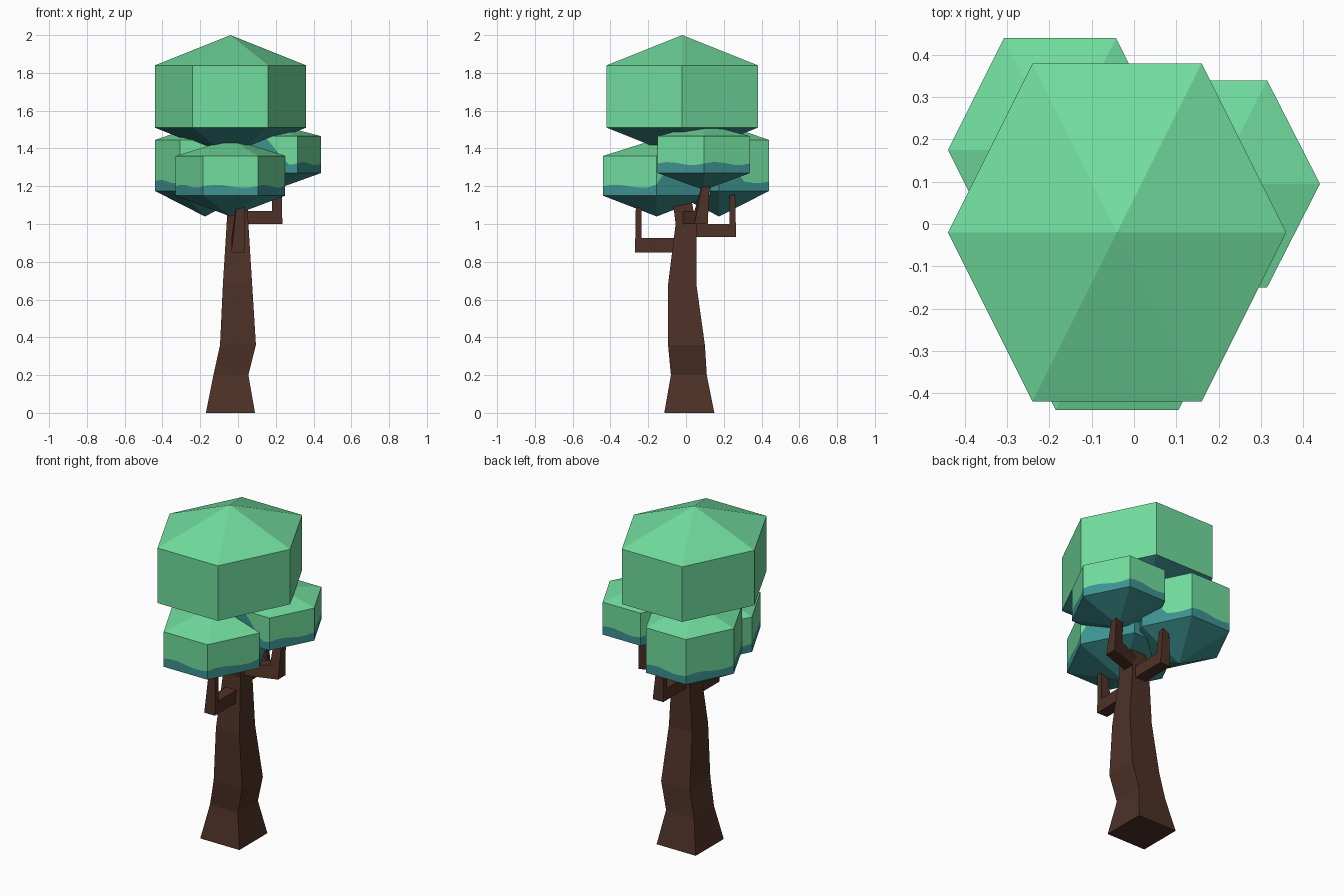
import bpy, bmesh, math
from mathutils import Vector

cube = bpy.data.objects.get("Cube")
if cube:
    bpy.data.objects.remove(cube)


def material(name, rgb):
    m = bpy.data.materials.new(name)
    m.use_nodes = True
    m.diffuse_color = (*rgb, 1)
    m.node_tree.nodes["Principled BSDF"].inputs["Base Color"].default_value = (*rgb, 1)
    return m


bark = material("bark brown", (0.076, 0.031, 0.02))
green = material("leaf green", (0.165, 0.723, 0.342))
teal = material("leaf teal", (0.048, 0.296, 0.287))


def finish(name, bm, mats):
    bmesh.ops.recalc_face_normals(bm, faces=bm.faces)
    me = bpy.data.meshes.new(name)
    bm.to_mesh(me)
    bm.free()
    for m in mats:
        me.materials.append(m)
    ob = bpy.data.objects.new(name, me)
    bpy.context.collection.objects.link(ob)
    return ob


def bridge(bm, a, b, mat=0):
    n = len(a)
    for i in range(n):
        j = (i + 1) % n
        bm.faces.new((a[i], a[j], b[j], b[i])).material_index = mat


# Trunk: crooked stack of square sections
def trunk(sections):
    bm = bmesh.new()
    rings = []
    for z, x0, x1, y0, y1 in sections:
        corners = ((x0, y0), (x1, y0), (x1, y1), (x0, y1))
        rings.append([bm.verts.new((x, y, z)) for x, y in corners])
    for a, b in zip(rings, rings[1:]):
        bridge(bm, a, b)
    bm.faces.new(rings[0])
    bm.faces.new(rings[-1])
    finish("trunk", bm, [bark])


trunk([
    (0.0, -0.17, 0.09, -0.115, 0.15),
    (0.2, -0.13, 0.055, -0.08, 0.11),
    (0.36, -0.095, 0.095, -0.095, 0.1),
    (0.68, -0.08, 0.075, -0.095, 0.055),
    (1.0, -0.06, 0.055, -0.055, 0.055),
    (1.12, -0.055, 0.05, -0.07, 0.03),
])


# Branch: L-shaped outline given width, leaning sideways along its length
def branch(name, out, side, reach, thick, z0, z1, top, elbow_shift, top_shift):
    bm = bmesh.new()
    out, side = Vector(out), Vector(side)
    outline = [
        (0, z0, 0, 0.035), (reach, z0, elbow_shift, 0.035),
        (reach - 0.005, top, top_shift, 0.02), (reach - thick, top, top_shift, 0.02),
        (reach - thick, z1, elbow_shift, 0.035), (0, z1, 0, 0.035),
    ]
    sides = []
    for sign in (-1, 1):
        sides.append([bm.verts.new(out * r + side * (s + sign * w) + Vector((0, 0, z)))
                      for r, z, s, w in outline])
        bm.faces.new(sides[-1])
    bridge(bm, *sides)
    finish(name, bm, [bark])


branch("front_branch", (0, -1, 0), (1, 0, 0), 0.27, 0.035, 0.85, 0.925, 1.13, 0, 0.015)
branch("back_branch", (0, 1, 0), (1, 0, 0), 0.265, 0.035, 0.93, 1.0, 1.17, 0, -0.01)
branch("left_branch", (1, 0, 0), (0, 1, 0), 0.235, 0.055, 1.0, 1.07, 1.21, 0.08, 0.105)


# Foliage: hexagonal drum with pointed top and bottom, wavy teal lower band
def foliage(name, cx, cy, half_x, half_y, low, z0, z1, high, band=True):
    bm = bmesh.new()
    steps = 6 if band else 1
    hexagon = [Vector((cx + half_x * math.cos(i * math.pi / 3),
                       cy + half_y * math.sin(i * math.pi / 3) / math.sin(math.pi / 3)))
               for i in range(6)]
    points = [hexagon[i].lerp(hexagon[(i + 1) % 6], k / steps)
              for i in range(6) for k in range(steps)]

    def ring(height):
        return [bm.verts.new((p.x, p.y, height(i, p))) for i, p in enumerate(points)]

    def band_height(i, p):
        # the band climbs towards the middle of the tree
        rise = max(0, 0.3 - p.length) * 1.5
        return min(z1 - 0.01, z0 + 0.05 + 0.008 * math.sin(i * 1.05) + rise)

    bottom = ring(lambda i, p: z0)
    top = ring(lambda i, p: z1)
    if band:
        middle = ring(band_height)
        bridge(bm, bottom, middle, 1)
        bridge(bm, middle, top, 0)
    else:
        bridge(bm, bottom, top, 0)
    for rim, z, mat in ((bottom, low, 1), (top, high, 0)):
        tip = bm.verts.new((cx, cy, z))
        for i in range(len(rim)):
            face = bm.faces.new((rim[i], rim[(i + 1) % len(rim)], tip))
            face.material_index = mat
    finish(name, bm, [green, teal])


foliage("crown_foliage", -0.04, -0.02, 0.4, 0.4, 1.35, 1.51, 1.84, 2.0, band=False)
foliage("front_foliage", -0.04, -0.155, 0.29, 0.285, 1.04, 1.15, 1.36, 1.45)
foliage("back_foliage", -0.175, 0.175, 0.265, 0.265, 1.04, 1.175, 1.445, 1.535)
foliage("left_foliage", 0.19, 0.095, 0.25, 0.245, 1.18, 1.27, 1.465, 1.53)
